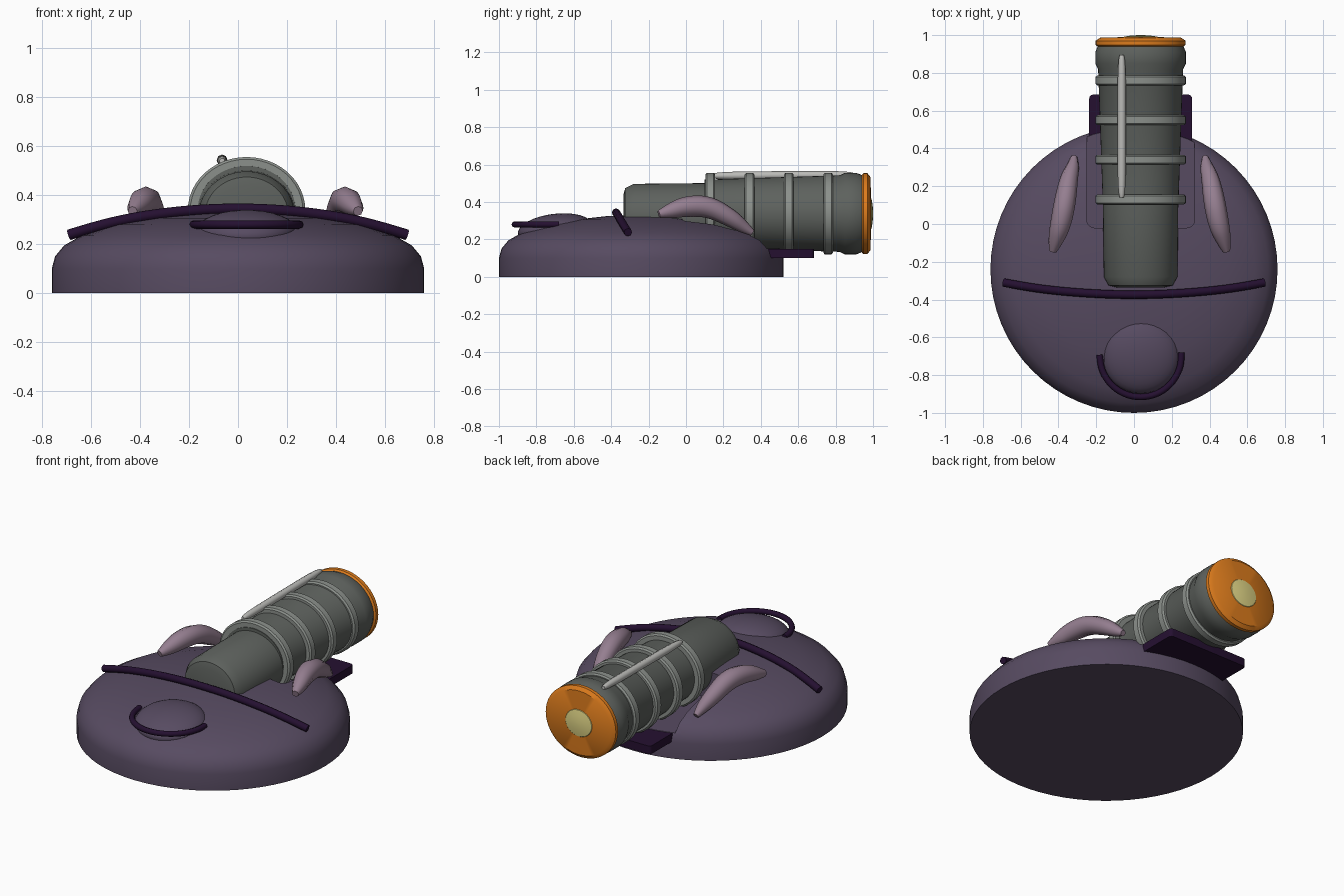
import bpy, bmesh, math
from mathutils import Matrix, Vector

default = bpy.data.objects.get("Cube")
if default:
    bpy.data.objects.remove(default, do_unlink=True)

MID = 0.035  # centre line of everything mounted on the body


def material(name, rgb):
    m = bpy.data.materials.new(name)
    m.use_nodes = True
    color = (*rgb, 1)
    m.diffuse_color = color
    m.node_tree.nodes["Principled BSDF"].inputs["Base Color"].default_value = color
    return m


purple = material("dusty purple", (0.095, 0.07, 0.12))
dark = material("dark violet", (0.018, 0.005, 0.03))
steel = material("dark grey", (0.11, 0.12, 0.11))
grey = material("mid grey", (0.26, 0.28, 0.26))
pale = material("pale grey", (0.5, 0.5, 0.48))
mauve = material("mauve", (0.3, 0.21, 0.28))
orange = material("orange", (0.72, 0.2, 0.012))
yellow = material("soft yellow", (0.75, 0.67, 0.24))


def smooth(ob, angle=35):
    bpy.ops.object.select_all(action="DESELECT")
    ob.select_set(True)
    bpy.context.view_layer.objects.active = ob
    bpy.ops.object.shade_smooth_by_angle(angle=math.radians(angle))


def add(name, bm, mat):
    bmesh.ops.recalc_face_normals(bm, faces=bm.faces)
    mesh = bpy.data.meshes.new(name)
    bm.to_mesh(mesh)
    bm.free()
    mesh.materials.append(mat)
    ob = bpy.data.objects.new(name, mesh)
    bpy.context.collection.objects.link(ob)
    return ob


def lathe(name, profile, mat, matrix, segs=48):
    """Turn (radius, height) points around z, then place with matrix."""
    bm = bmesh.new()
    rings = []
    for r, h in profile:
        rings.append([bm.verts.new((r * math.cos(a), r * math.sin(a), h))
                      for a in (2 * math.pi * i / segs for i in range(segs))])
    for lo, hi in zip(rings, rings[1:]):
        for i in range(segs):
            j = (i + 1) % segs
            bm.faces.new((lo[i], lo[j], hi[j], hi[i]))
    bm.faces.new(rings[0])
    bm.faces.new(rings[-1])
    bmesh.ops.transform(bm, matrix=matrix, verts=bm.verts)
    ob = add(name, bm, mat)
    smooth(ob)
    return ob


def barrel_part(name, profile, mat, z=0.338, squash=0.908):
    """Lathe lying along y, slightly flattened in height."""
    place = (Matrix.Translation((MID, 0, z)) @ Matrix.Diagonal((1, 1, squash, 1))
             @ Matrix.Rotation(-math.pi / 2, 4, "X"))
    return lathe(name, profile, mat, place)


def block(name, lo, hi, mat, radius, axis=2):
    """Box whose edges along one axis are rounded."""
    bm = bmesh.new()
    bmesh.ops.create_cube(bm, size=1)
    lo, hi = Vector(lo), Vector(hi)
    for v in bm.verts:
        v.co = (lo + hi) / 2 + v.co * (hi - lo)
    edges = [e for e in bm.edges
             if abs((e.verts[0].co - e.verts[1].co).normalized()[axis]) > 0.9]
    bmesh.ops.bevel(bm, geom=edges, offset=radius, segments=4, profile=0.5, affect="EDGES")
    return add(name, bm, mat)


def tube(name, points, radius, mat, sides=2, scales=None):
    """Round tube along a smooth path with optional radius per point."""
    cu = bpy.data.curves.new(name, "CURVE")
    cu.dimensions = "3D"
    cu.bevel_depth = radius
    cu.bevel_resolution = sides
    cu.use_fill_caps = True
    cu.resolution_u = 6
    sp = cu.splines.new("NURBS")
    sp.points.add(len(points) - 1)
    sp.order_u = 3
    sp.use_endpoint_u = True
    for i, p in enumerate(points):
        sp.points[i].co = (*p, 1)
        sp.points[i].radius = scales[i] if scales else 1
    cu.materials.append(mat)
    ob = bpy.data.objects.new(name, cu)
    bpy.context.collection.objects.link(ob)
    bpy.ops.object.select_all(action="DESELECT")
    ob.select_set(True)
    bpy.context.view_layer.objects.active = ob
    bpy.ops.object.convert(target="MESH")
    ob = bpy.context.view_layer.objects.active
    smooth(ob, 50)
    return ob


# Domed round body
dome = [(0.76, 0), (0.76, 0.1), (0.747, 0.15), (0.71, 0.195), (0.64, 0.235),
        (0.5, 0.28), (0.35, 0.306), (0.18, 0.325), (0.01, 0.33)]
body = lathe("body", dome, purple, Matrix.Translation((0, -0.24, 0)), 64)

# Recess cut into the back of the body
cutter = block("recess_cutter", (MID - 0.285, -0.02, 0.152), (MID + 0.285, 0.8, 0.6), purple, 0.04)
cutter.hide_render = True
cut = body.modifiers.new("recess", "BOOLEAN")
cut.operation = "DIFFERENCE"
cut.object = cutter
cut.solver = "EXACT"
bpy.context.view_layer.objects.active = body
bpy.ops.object.modifier_apply(modifier=cut.name)
bpy.data.objects.remove(cutter, do_unlink=True)
smooth(body)

# Tail plate reaching out of the recess
plate = block("tail_plate", (MID - 0.272, 0.2, 0.1), (MID + 0.272, 0.685, 0.15), dark, 0.02)
smooth(plate)

# Nose mound and the arc around it
bm = bmesh.new()
bmesh.ops.create_uvsphere(bm, u_segments=32, v_segments=16, radius=1)
bmesh.ops.transform(bm, verts=bm.verts, matrix=Matrix.Translation((MID, -0.7, 0.255))
                    @ Matrix.Rotation(math.radians(7), 4, "X")
                    @ Matrix.Diagonal((0.205, 0.2, 0.082, 1)))
smooth(add("nose_mound", bm, purple))
arc = [(MID + 0.217 * math.cos(a), -0.7 + 0.217 * math.sin(a), 0.28)
       for a in (math.radians(178 + 12.5 * i) for i in range(16))]
tube("nose_arc", arc, 0.017, dark)

# Band across the front of the dome
half = [(0.69, -0.31, 0.238), (0.57, -0.333, 0.276), (0.4, -0.355, 0.313), (0.2, -0.37, 0.338)]
band = [(-x, y, z) for x, y, z in half] + [(0, -0.376, 0.346)] + half[::-1]
tube("front_band", band, 0.022, dark)

# Curved horns on both sides
horn = [(0.43, -0.145, 0.335), (0.415, -0.09, 0.35), (0.388, 0.0, 0.378),
        (0.365, 0.12, 0.378), (0.345, 0.24, 0.315), (0.322, 0.31, 0.265), (0.317, 0.355, 0.235)]
for side, label in ((-1, "right_horn"), (1, "left_horn")):
    shift = 0 if side < 0 else 0.06
    tube(label, [(side * x + shift, y, z) for x, y, z in horn], 0.057, mauve,
         scales=(0.35, 0.72, 0.98, 1.02, 0.85, 0.6, 0.3))

# Narrow front section of the barrel
barrel_part("barrel_nose", [(0.13, -0.335), (0.17, -0.325), (0.195, -0.28), (0.2, 0.15)],
            steel, 0.32)

# Wide rear section with a swollen collar
barrel_part("barrel", [(0.2, 0.1), (0.225, 0.82), (0.24, 0.85), (0.24, 0.91), (0.225, 0.945)], steel)

# Four raised rings
for i in range(4):
    y = 0.13 + 0.21 * i
    barrel_part(f"barrel_ring_{i + 1}", [(0.23, y - 0.026), (0.24, y - 0.018),
                                         (0.24, y + 0.018), (0.23, y + 0.026)], grey)

# End cap and its lens
barrel_part("end_cap", [(0.225, 0.938), (0.238, 0.948), (0.238, 0.97), (0.215, 0.986), (0.01, 0.992)],
            orange)
barrel_part("end_lens", [(0.095, 0.985), (0.088, 0.992), (0.05, 0.998), (0.01, 1.0)], yellow)

# Straight rod on top of the barrel
tube("top_rod", [(-0.065, 0.14, 0.54), (-0.065, 0.165, 0.54), (-0.065, 0.5, 0.543),
                 (-0.065, 0.87, 0.545), (-0.065, 0.895, 0.545)], 0.022, pale,
     scales=(0.5, 1, 1, 1, 0.5))
